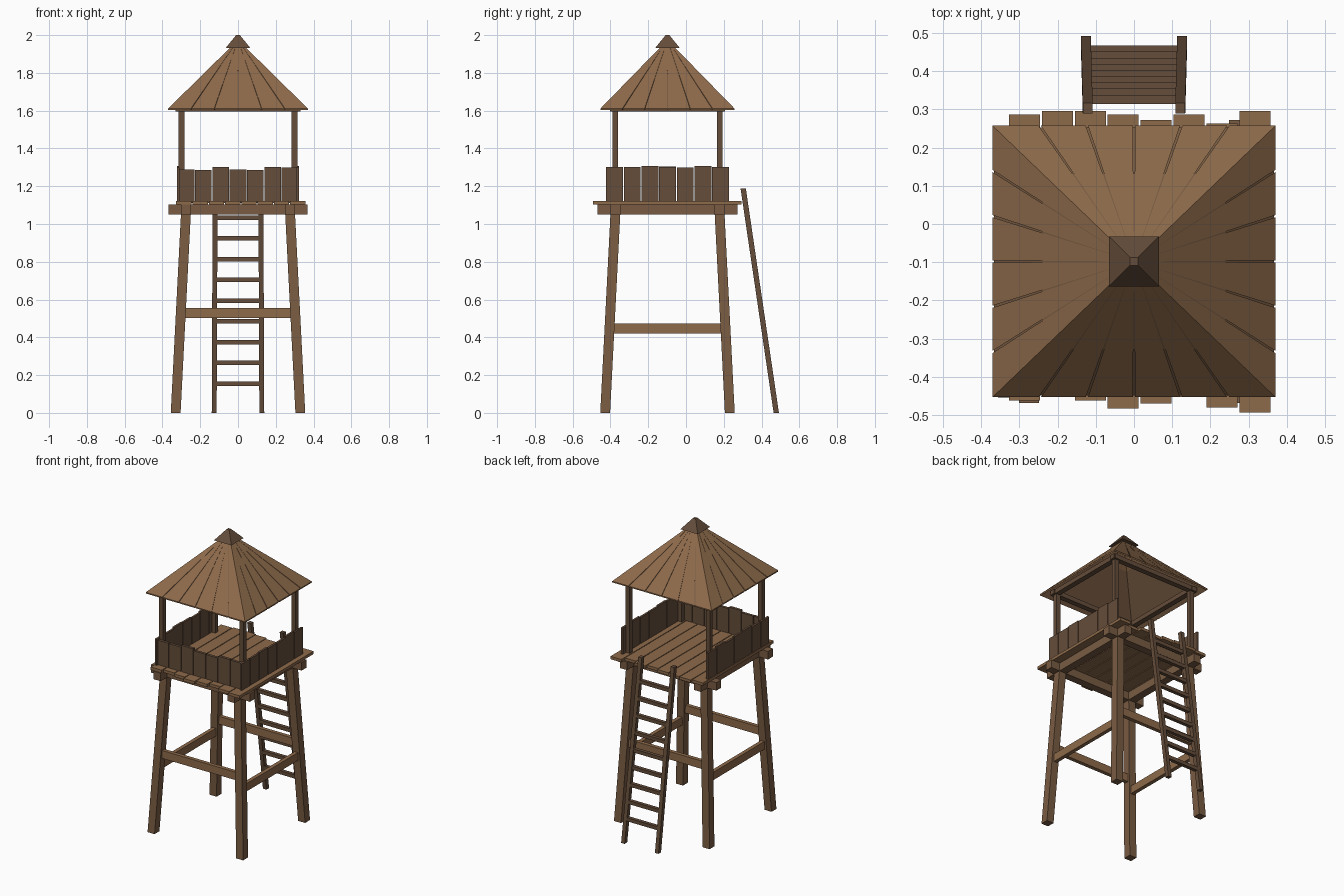
import bpy, random
from mathutils import Vector

if "Cube" in bpy.data.objects:
    bpy.data.objects.remove(bpy.data.objects["Cube"])

random.seed(4)
CY = -0.098          # tower centre in y (the ladder stands behind it)


def material(name, rgb):
    m = bpy.data.materials.new(name)
    m.diffuse_color = (*rgb, 1)
    m.use_nodes = True
    m.node_tree.nodes["Principled BSDF"].inputs["Base Color"].default_value = m.diffuse_color
    return m


DARK = material("dark_wood", (0.13, 0.075, 0.043))
MID = material("mid_wood", (0.19, 0.105, 0.055))
LIGHT = material("light_wood", (0.27, 0.145, 0.07))


def solid(name, lower, upper, mat):
    """Six-sided solid between two four-point loops."""
    faces = [(3, 2, 1, 0), (4, 5, 6, 7)]
    faces += [(i, (i + 1) % 4, (i + 1) % 4 + 4, i + 4) for i in range(4)]
    me = bpy.data.meshes.new(name)
    me.from_pydata([tuple(p) for p in list(lower) + list(upper)], [], faces)
    me.materials.append(mat)
    ob = bpy.data.objects.new(name, me)
    bpy.context.collection.objects.link(ob)
    return ob


def loop(x, y, z, hx, hy):
    return [(x - hx, y - hy, z), (x + hx, y - hy, z), (x + hx, y + hy, z), (x - hx, y + hy, z)]


def box(name, x0, x1, y0, y1, z0, z1, mat):
    x, y, hx, hy = (x0 + x1) / 2, (y0 + y1) / 2, (x1 - x0) / 2, (y1 - y0) / 2
    return solid(name, loop(x, y, z0, hx, hy), loop(x, y, z1, hx, hy), mat)


def leaning(name, p0, p1, hx, hy, mat):
    return solid(name, loop(*p0, hx, hy), loop(*p1, hx, hy), mat)


# splayed legs and roof posts
for sx in (-1, 1):
    for sy in (-1, 1):
        leaning("leg", (sx * 0.33, CY + sy * 0.33, 0), (sx * 0.275, CY + sy * 0.275, 1.07), 0.026, 0.026, MID)
        leaning("roof_post", (sx * 0.299, CY + sy * 0.277, 1.12), (sx * 0.299, CY + sy * 0.277, 1.61), 0.015, 0.015, DARK)

# cross braces, platform beams and eave beams on opposite sides
for s in (-1, 1):
    y, x = CY + s * 0.302, s * 0.306
    box("cross_brace", -0.295, 0.295, y - 0.013, y + 0.013, 0.502, 0.555, LIGHT)
    box("side_brace", x - 0.013, x + 0.013, CY - 0.298, CY + 0.298, 0.42, 0.473, LIGHT)
    y, x = CY + s * 0.275, s * 0.275
    box("platform_beam", -0.368, 0.368, y - 0.026, y + 0.026, 1.05, 1.104, MID)
    box("platform_joist", x - 0.026, x + 0.026, CY - 0.37, CY + 0.37, 1.05, 1.104, MID)
    y, x = CY + s * 0.285, s * 0.305
    box("eave_beam", -0.33, 0.33, y - 0.018, y + 0.018, 1.595, 1.625, DARK)
    box("eave_side_beam", x - 0.018, x + 0.018, CY - 0.305, CY + 0.305, 1.595, 1.625, DARK)

# uneven floor planks
fronts = (-0.462, -0.45, -0.462, -0.482, -0.47, -0.452, -0.48, -0.493)
backs = (0.287, 0.295, 0.295, 0.287, 0.272, 0.287, 0.263, 0.295)
for i, (f, b) in enumerate(zip(fronts, backs)):
    x = -0.327 + i * 0.0861
    box("floor_plank", x, x + 0.081, f, b, 1.104, 1.123, LIGHT)

# parapet boards on the front and both sides, back left open
N = 7
for i in range(N):
    a = -0.32 + i * 0.64 / N
    box("front_board", a + 0.002, a + 0.64 / N - 0.002, CY - 0.312, CY - 0.294,
        1.112, 1.288 + random.uniform(-0.004, 0.014), DARK)
    b = CY - 0.327 + i * 0.655 / N
    for s in (-1, 1):
        x = s * 0.317
        box("side_board", x - 0.007, x + 0.007, b + 0.002, b + 0.655 / N - 0.002,
            1.112, 1.302 + random.uniform(-0.005, 0.008), DARK)

# roof: tapered planks over a thin lining on each of four sides
HX, HY, ZE, ZA = 0.37, 0.355, 1.611, 1.975
APEX = Vector((0, CY, ZA))
corners = [Vector(p) for p in loop(0, CY, ZE, HX, HY)]
PLANKS = 6
for k in range(4):
    a, b = corners[k], corners[(k + 1) % 4]
    for j in range(PLANKS):
        g0, g1 = (0.004 if j else 0), (0.004 if j < PLANKS - 1 else 0)
        p, q = a.lerp(b, j / PLANKS + g0), a.lerp(b, (j + 1) / PLANKS - g1)
        top = [p, q, q.lerp(APEX, 0.93), p.lerp(APEX, 0.93)]
        drop = Vector((0, 0, 0.01))
        solid("roof_plank", [v - drop * 0.8 for v in top], top, LIGHT)
    inner = [v.lerp(APEX, 0.012) - Vector((0, 0, 0.006)) for v in (a, b)]
    top = [inner[0], inner[1], inner[1].lerp(APEX, 0.95), inner[0].lerp(APEX, 0.95)]
    solid("roof_lining", [v - Vector((0, 0, 0.006)) for v in top], top, MID)

# roof cap
solid("roof_cap", loop(0, CY, 1.932, 0.065, 0.065), loop(0, CY, 2.0, 0.01, 0.01), DARK)

# ladder at the back
for s in (-1, 1):
    leaning("ladder_rail", (s * 0.126, 0.478, 0), (s * 0.121, 0.303, 1.187), 0.013, 0.014, DARK)
for i in range(9):
    z = 0.155 + i * 0.1098
    y = 0.478 - 0.1475 * z
    box("ladder_rung", -0.115, 0.115, y - 0.012, y + 0.012, z - 0.012, z + 0.012, DARK)
